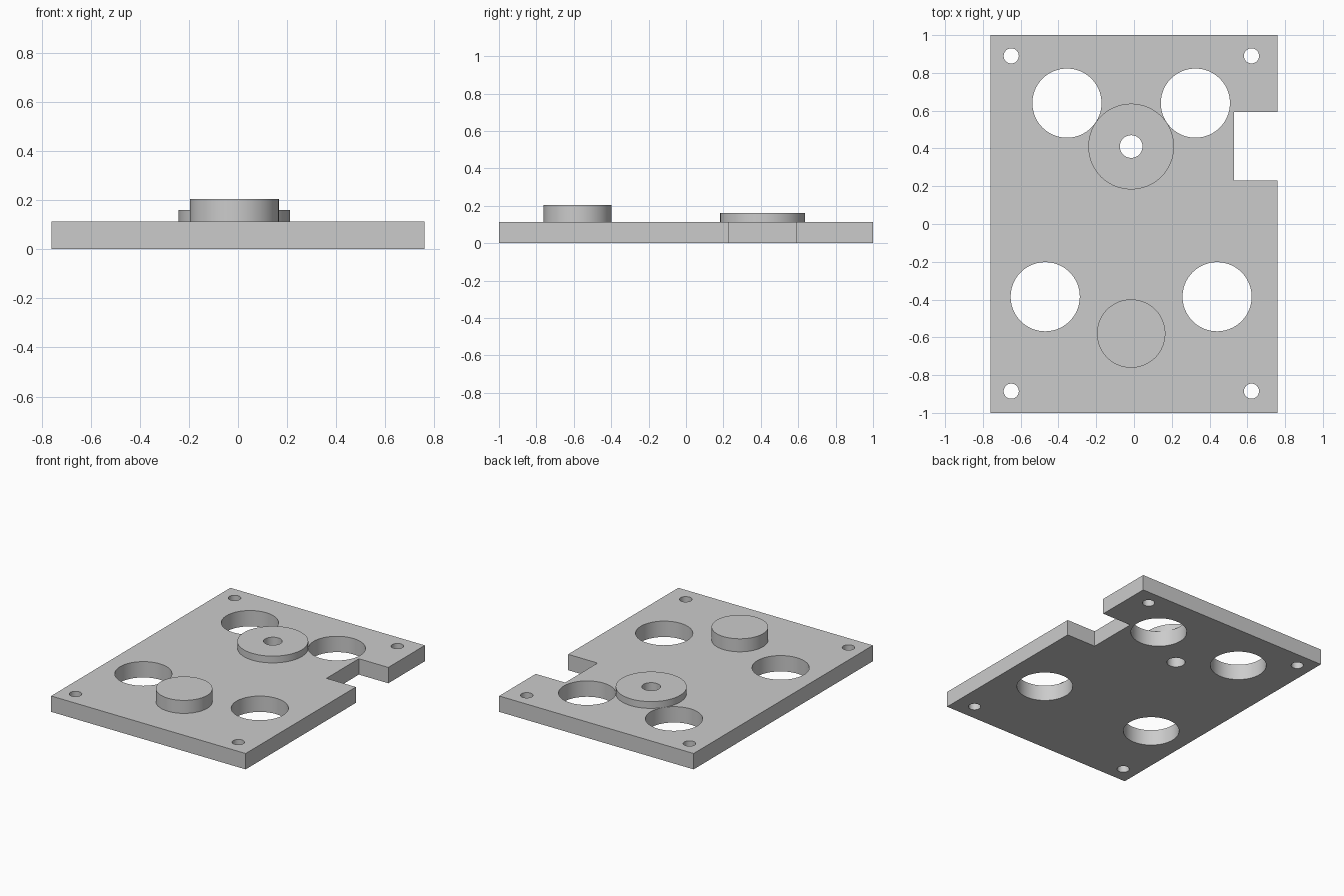
import bpy
import bmesh
from mathutils import Matrix

if "Cube" in bpy.data.objects:
    bpy.data.objects.remove(bpy.data.objects["Cube"])

PLATE_TOP = 0.112
SEGMENTS = 96

grey = bpy.data.materials.new("plain grey")
grey.use_nodes = True
colour = (0.6, 0.6, 0.6, 1)
grey.diffuse_color = colour
grey.node_tree.nodes["Principled BSDF"].inputs["Base Color"].default_value = colour


def add_cylinder(bm, x, y, radius, z0, z1):
    bmesh.ops.create_cone(bm, cap_ends=True, segments=SEGMENTS, radius1=radius,
                          radius2=radius, depth=z1 - z0,
                          matrix=Matrix.Translation((x, y, (z0 + z1) / 2)))


def add_box(bm, x0, x1, y0, y1, z0, z1):
    centre = Matrix.Translation(((x0 + x1) / 2, (y0 + y1) / 2, (z0 + z1) / 2))
    size = Matrix.Diagonal((x1 - x0, y1 - y0, z1 - z0, 1))
    bmesh.ops.create_cube(bm, size=1, matrix=centre @ size)


def finish(bm, name):
    mesh = bpy.data.meshes.new(name)
    bm.to_mesh(mesh)
    bm.free()
    mesh.materials.append(grey)
    obj = bpy.data.objects.new(name, mesh)
    bpy.context.collection.objects.link(obj)
    return obj


def select_only(obj):
    bpy.ops.object.select_all(action='DESELECT')
    obj.select_set(True)
    bpy.context.view_layer.objects.active = obj


def cut(obj, cutter):
    mod = obj.modifiers.new("cut", 'BOOLEAN')
    mod.operation = 'DIFFERENCE'
    mod.solver = 'EXACT'
    mod.object = cutter
    select_only(obj)
    bpy.ops.object.modifier_apply(modifier=mod.name)


# Base plate
bm = bmesh.new()
add_box(bm, -0.76, 0.76, -1, 1, 0, PLATE_TOP)
plate = finish(bm, "base_plate")

# Raised washer-like boss at the back, solid round boss at the front
bm = bmesh.new()
add_cylinder(bm, -0.015, 0.41, 0.227, PLATE_TOP, 0.16)
back_boss = finish(bm, "back_boss")
bm = bmesh.new()
add_cylinder(bm, -0.015, -0.58, 0.181, PLATE_TOP, 0.204)
front_boss = finish(bm, "front_boss")

# Plate openings: large holes, corner screw holes and the side notch
bm = bmesh.new()
for x, y in ((-0.355, 0.64), (0.325, 0.64), (-0.47, -0.385), (0.44, -0.385)):
    add_cylinder(bm, x, y, 0.183, -0.1, 0.3)
for x in (-0.65, 0.622):
    for y in (-0.885, 0.89):
        add_cylinder(bm, x, y, 0.04, -0.1, 0.3)
add_box(bm, 0.53, 0.9, 0.23, 0.592, -0.1, 0.3)
openings = finish(bm, "openings_cutter")

# Centre bore through the back boss and the plate
bm = bmesh.new()
add_cylinder(bm, -0.015, 0.41, 0.06, -0.1, 0.3)
bore = finish(bm, "bore_cutter")

cut(plate, openings)
cut(plate, bore)
cut(back_boss, bore)
for cutter in (openings, bore):
    bpy.data.objects.remove(cutter)

for part in (plate, back_boss, front_boss):
    select_only(part)
    bpy.ops.object.shade_smooth_by_angle()
